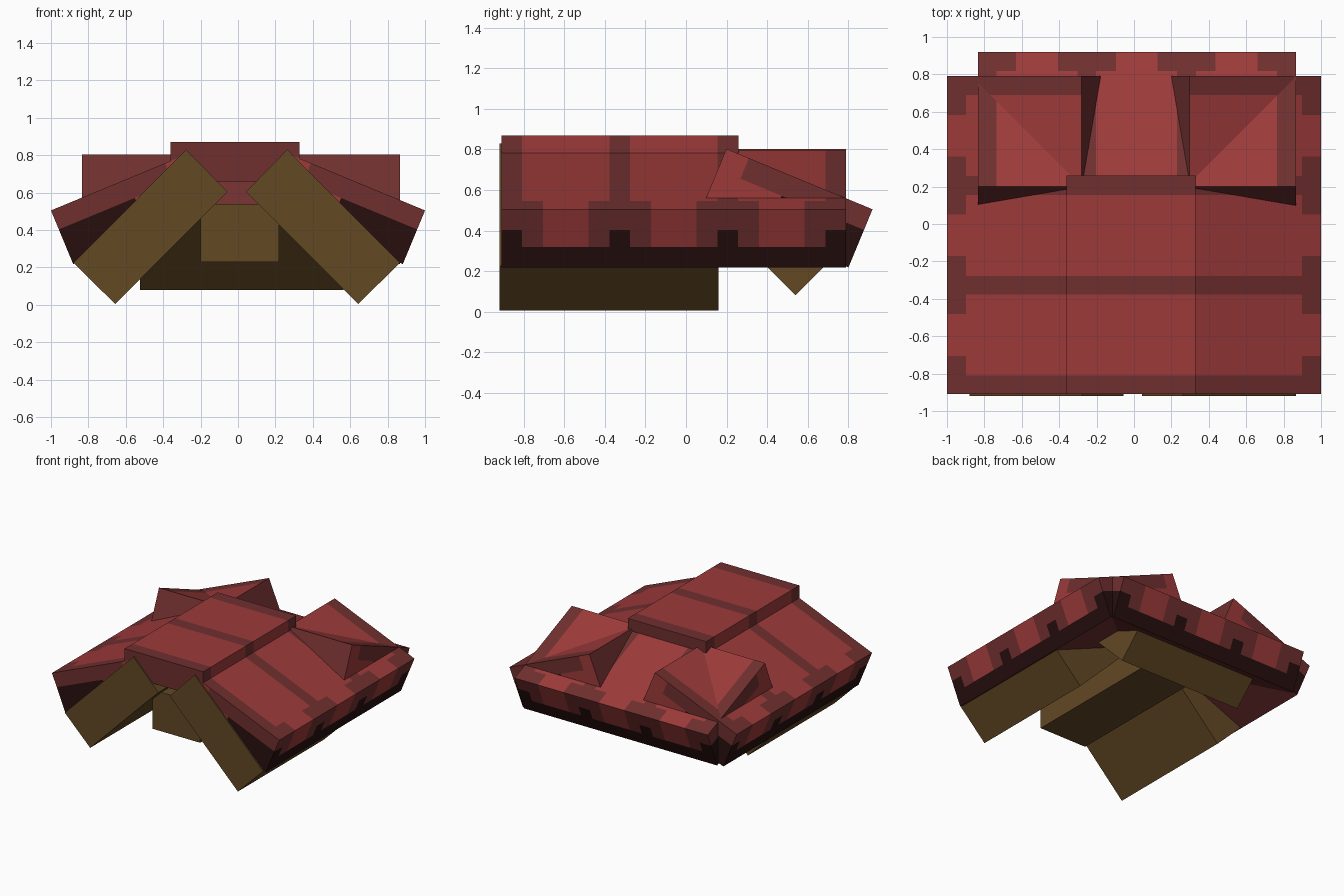
import bpy, bmesh, math
from mathutils import Matrix, Vector

if "Cube" in bpy.data.objects:
    bpy.data.objects.remove(bpy.data.objects["Cube"])


def material(name, hexcode):
    srgb = [int(hexcode[i:i + 2], 16) / 255 for i in (0, 2, 4)]
    col = [((c + 0.055) / 1.055) ** 2.4 for c in srgb] + [1]
    m = bpy.data.materials.new(name)
    m.use_nodes = True
    m.diffuse_color = col
    m.node_tree.nodes["Principled BSDF"].inputs["Base Color"].default_value = col
    return m


ROOF = [material("roof_red", "9d3a3a"), material("roof_dark_red", "702f2f"),
        material("roof_black", "280f0f")]
WOOD = [material("wood_brown", "624824")]
RED, DARK, BLACK = range(3)


def finish(name, bm, mats):
    bmesh.ops.recalc_face_normals(bm, faces=bm.faces)
    me = bpy.data.meshes.new(name)
    bm.to_mesh(me)
    bm.free()
    for m in mats:
        me.materials.append(m)
    ob = bpy.data.objects.new(name, me)
    bpy.context.collection.objects.link(ob)
    return ob


def block(lo, hi):
    """Axis-aligned box between two corners."""
    bm = bmesh.new()
    bmesh.ops.create_cube(bm, size=1)
    for v in bm.verts:
        v.co = Vector([lo[i] + (v.co[i] + 0.5) * (hi[i] - lo[i]) for i in range(3)])
    return bm


def cut(bm, axis, values):
    """Score the box across one axis at the given positions."""
    normal = Vector([float(i == axis) for i in range(3)])
    for val in values:
        bmesh.ops.bisect_plane(bm, geom=bm.verts[:] + bm.edges[:] + bm.faces[:],
                               plane_co=normal * val, plane_no=normal, dist=1e-5)


def prism(name, profile, place, start, end, mats):
    """Extrude a 2D profile; place(a, b, t) maps it into the model."""
    bm = bmesh.new()
    face = bm.faces.new([bm.verts.new(place(a, b, start)) for a, b in profile])
    ext = bmesh.ops.extrude_face_region(bm, geom=[face])
    move = Vector(place(0, 0, end)) - Vector(place(0, 0, start))
    bmesh.ops.translate(bm, vec=move,
                        verts=[g for g in ext["geom"] if isinstance(g, bmesh.types.BMVert)])
    return finish(name, bm, mats)


# Trim bands repeat along every roof piece
LENGTH, THICK, PERIOD, BAND, FLARE = 1.70, 0.31, 0.533, 0.10, 0.105
STARTS = [i * PERIOD for i in range(4)]


def in_band(t, extra=0.0):
    return any(b - extra < t < b + BAND + extra for b in STARTS)


def slab_colour(c, width):
    t, s, d = c
    if s < 1e-4:                                   # eave edge
        if d > 0.2 or (d > 0.11 and in_band(t)):
            return BLACK
        return DARK if in_band(t, FLARE) else RED
    if d < 1e-4:                                   # tiled top
        return DARK if in_band(t, FLARE if s < 0.11 else 0) else RED
    if t < 1e-4 or t > LENGTH - 1e-4:              # gable ends
        if d < 0.11:
            return RED if s > 0.66 else DARK
        return RED if s > 0.44 else BLACK
    return DARK                                    # underside and upper end


def slab(name, corner, along, inward, width):
    """Tilted roof slab; corner is its top eave corner."""
    bm = block((0, 0, 0), (LENGTH, width, THICK))
    edges = [b + k for b in STARTS for k in (-FLARE, 0, BAND, BAND + FLARE)]
    cut(bm, 0, [e for e in edges if 0.01 < e < LENGTH - 0.01])
    cut(bm, 1, (0.11, 0.44, 0.66))
    cut(bm, 2, (0.11, 0.2))
    for f in bm.faces:
        f.material_index = slab_colour(f.calc_center_median(), width)
    a = math.radians(22.5)
    along, inward, up = Vector(along), Vector(inward), Vector((0, 0, 1))
    slope = inward * math.cos(a) + up * math.sin(a)
    down = inward * math.sin(a) - up * math.cos(a)
    bm.transform(Matrix.Translation(corner)
                 @ Matrix((along, slope, down)).transposed().to_4x4())
    return finish(name, bm, ROOF)


slab("left_roof_slab", (1, -0.91, 0.505), (0, 1, 0), (-1, 0, 0), 0.76)
slab("right_roof_slab", (-1, -0.91, 0.505), (0, 1, 0), (1, 0, 0), 0.78)
slab("back_roof_slab", (-0.835, 0.92, 0.505), (1, 0, 0), (0, -1, 0), 0.78)

# Ridge cap with the same bands
cap = block((-0.36, -0.91, 0.66), (0.33, 0.26, 0.87))
cut(cap, 1, [b - 0.91 + k for b in STARTS[:3] for k in (0, BAND)])
for f in cap.faces:
    c = f.calc_center_median()
    end = c.y < -0.909 or c.y > 0.259
    f.material_index = DARK if end or in_band(c.y + 0.91) else RED
finish("ridge_cap", cap, ROOF)

# Slanted side rafters
RAFTER = [(0.27, 0.83), (0.05, 0.605), (0.65, 0.005), (0.873, 0.225)]
for side, name in ((1, "left_rafter"), (-1, "right_rafter")):
    prism(name, RAFTER, lambda a, b, t: (side * a - 0.007, t, b), -0.92, 0.16, WOOD)

# Slanted back rafter
BACK = [(0.54, 0.08), (0.76, 0.30), (0.32, 0.74), (0.10, 0.52)]
BACK[2] = (0.30, 0.70)
prism("back_rafter", BACK, lambda a, b, t: (t, a, b), -0.525, 0.565, WOOD)

# Central beam
finish("centre_beam", block((-0.2, -0.79, 0.23), (0.22, 0.45, 0.54)), WOOD)
